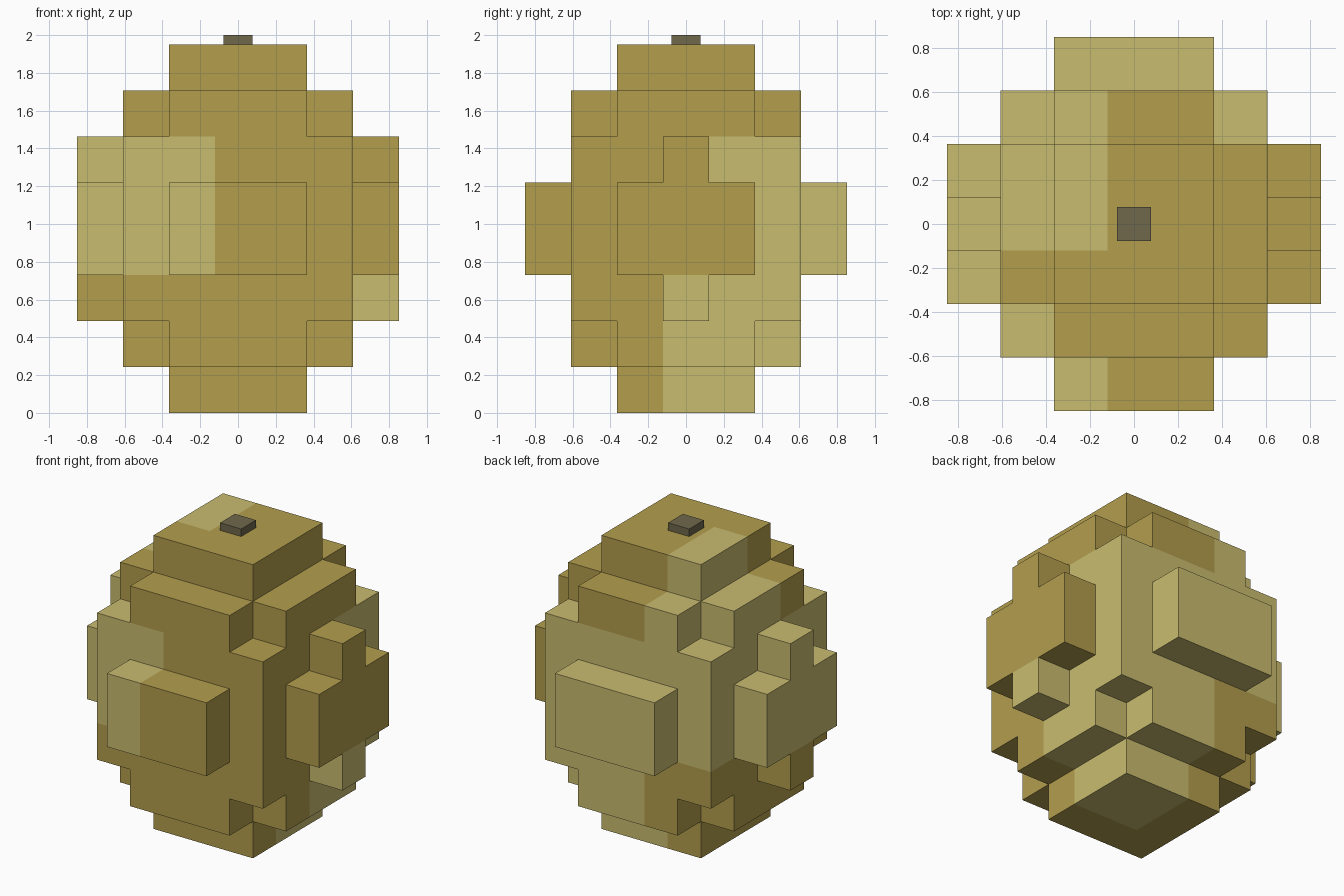
import bpy, bmesh
from mathutils import Vector

if "Cube" in bpy.data.objects:
    bpy.data.objects.remove(bpy.data.objects["Cube"])

CELL = 1.95 / 8


def material(name, srgb):
    m = bpy.data.materials.new(name)
    lin = [((c / 255 + 0.055) / 1.055) ** 2.4 for c in srgb]
    m.diffuse_color = (*lin, 1)
    m.use_nodes = True
    m.node_tree.nodes["Principled BSDF"].inputs["Base Color"].default_value = m.diffuse_color
    return m


ochre = material("ochre skin", (179, 158, 77))
pale = material("pale patch", (201, 188, 112))
brown = material("stem brown", (112, 104, 76))


def solid(i, j, k):
    """Blocky egg: core, stepped caps, and a raised panel on each side."""
    a, b = abs(i), abs(j)
    d = int(abs(k - 3.5))             # layers away from the middle: 0..3
    if d > 3 or k < 0:
        return False
    if max(a, b) <= 1:                # central column
        return True
    if d <= 1 and max(a, b) <= 2:     # core
        return True
    if d == 2 and max(a, b) <= 2:     # shoulders without corners
        return min(a, b) <= 1
    if d == 0 and max(a, b) == 3:     # side panels
        return min(a, b) <= 1
    return d == 1 and a == 3 and b == 0   # nubs above and below left/right panels


# Pale patches fill whole groups of 3 x 3 x 3 cells
PALE = {(0, 0, 1), (0, 1, 1), (0, 1, 2), (1, 1, 0), (1, 1, 1),
        (2, 1, 0), (0, 2, 1), (1, 2, 1)}


def build_body():
    bm = bmesh.new()
    cells = [(i, j, k) for i in range(-3, 4) for j in range(-3, 4)
             for k in range(8) if solid(i, j, k)]
    for i, j, k in cells:
        centre = Vector((i, j, k + 0.5)) * CELL
        patch = ((i + 3) // 3, (j + 3) // 3, k // 3) in PALE
        for axis in range(3):
            for sign in (-1, 1):
                n = Vector((0, 0, 0))
                n[axis] = sign
                if solid(i + int(n.x), j + int(n.y), k + int(n.z)):
                    continue          # hidden between two cells
                u = Vector((0, 0, 0))
                u[(axis + 1) % 3] = 1
                v = n.cross(u)
                quad = [bm.verts.new(centre + (n + u * s + v * t) * CELL / 2)
                        for s, t in ((-1, -1), (1, -1), (1, 1), (-1, 1))]
                bm.faces.new(quad).material_index = int(patch)
    bmesh.ops.remove_doubles(bm, verts=bm.verts, dist=0.001)
    me = bpy.data.meshes.new("body")
    bm.to_mesh(me)
    bm.free()
    me.materials.append(ochre)
    me.materials.append(pale)
    bpy.context.collection.objects.link(bpy.data.objects.new("body", me))


build_body()

# Small stem stub on top
bpy.ops.mesh.primitive_cube_add(size=1, location=(0, 0, 1.975))
stem = bpy.context.object
stem.name = "stem"
stem.scale = (0.155, 0.155, 0.05)
stem.data.materials.append(brown)
